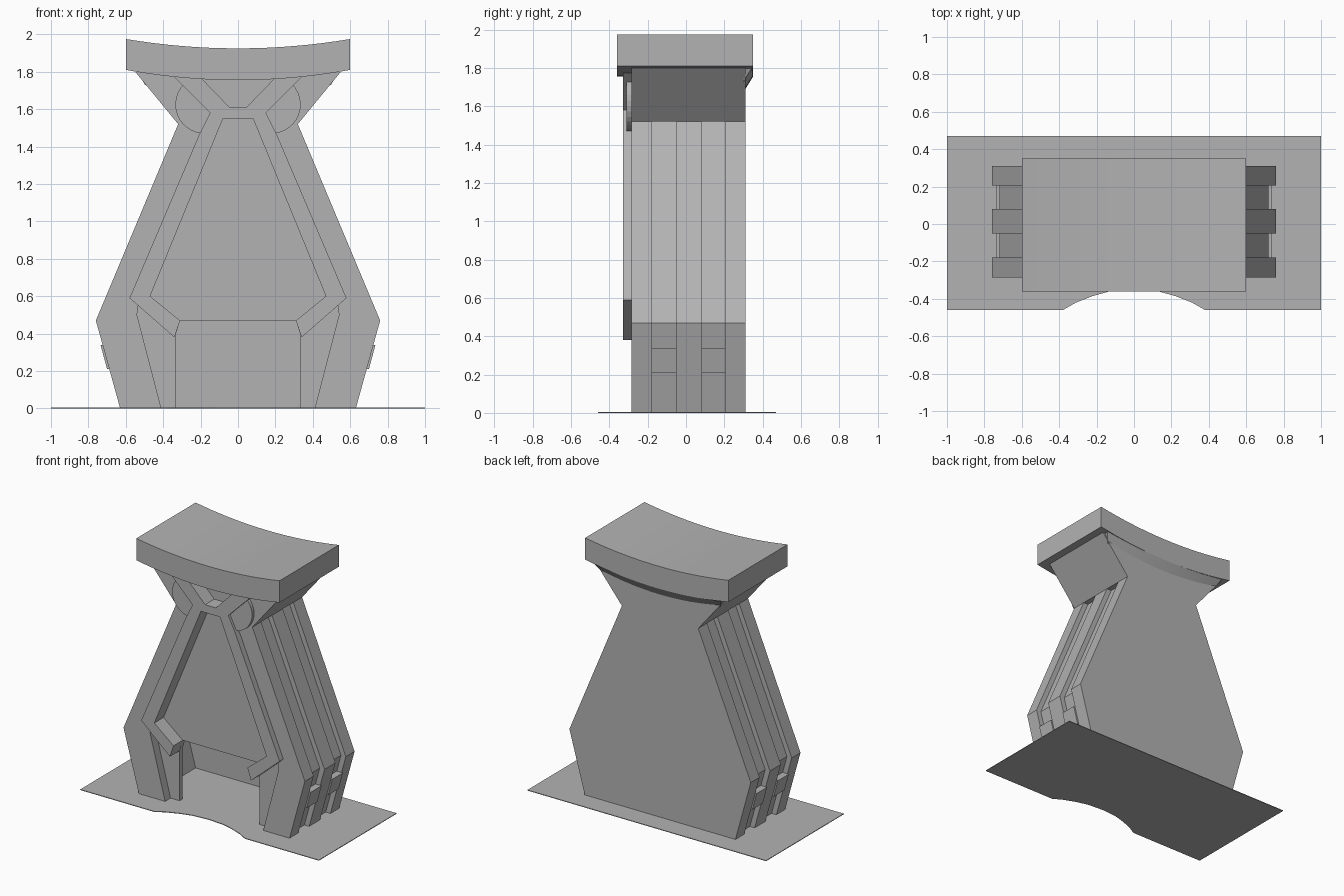
import bpy
import bmesh
import math

default_cube = bpy.data.objects.get("Cube")
if default_cube:
    bpy.data.objects.remove(default_cube, do_unlink=True)

# Single stone colour
grey = bpy.data.materials.new("stone grey")
grey.use_nodes = True
colour = (0.45, 0.45, 0.45, 1)
grey.diffuse_color = colour
grey.node_tree.nodes["Principled BSDF"].inputs["Base Color"].default_value = colour


def finish(name, bm):
    bmesh.ops.recalc_face_normals(bm, faces=bm.faces)
    mesh = bpy.data.meshes.new(name)
    bm.to_mesh(mesh)
    bm.free()
    mesh.materials.append(grey)
    obj = bpy.data.objects.new(name, mesh)
    bpy.context.collection.objects.link(obj)
    return obj


def add_prism(bm, points, offset):
    """Closed prism from a polygon of 3D points."""
    face = bm.faces.new([bm.verts.new(p) for p in points])
    top = bmesh.ops.extrude_face_region(bm, geom=[face])["geom"]
    verts = [g for g in top if isinstance(g, bmesh.types.BMVert)]
    bmesh.ops.translate(bm, verts=verts, vec=offset)


def pair(name, profile, *spans):
    """Extrude an x-z half profile over y spans, on both sides."""
    bm = bmesh.new()
    for y0, y1 in spans:
        for side in (1, -1):
            add_prism(bm, [(side * x, y0, z) for x, z in profile], (0, y1 - y0, 0))
    return finish(name, bm)


def whole(name, half, y0, y1):
    """Extrude a symmetric x-z outline whose half runs bottom to top."""
    bm = bmesh.new()
    outline = half + [(-x, z) for x, z in reversed(half)]
    add_prism(bm, [(x, y0, z) for x, z in outline], (0, y1 - y0, 0))
    return finish(name, bm)


FRONT, BACK, PANEL = -0.285, 0.31, -0.22
side_line = [(0.63, 0), (0.76, 0.47), (0.32, 1.52)]
flare_tip = (0.55, 1.80)


def side_strip(outer, inner):
    return ([(x - outer, z) for x, z in side_line] +
            [(x - inner, z) for x, z in reversed(side_line)])


# Ground plate with a scooped front edge
scoop = [(0.38, -0.46), (0.31, -0.42), (0.22, -0.385), (0.13, -0.36)]
plate = [(1, 0.47), (1, -0.46)] + scoop + [(0, -0.35)]
plate += [(-x, y) for x, y in reversed(plate[:-1])]
bm = bmesh.new()
add_prism(bm, [(x, y, 0) for x, y in plate], (0, 0, 0.005))
finish("ground_plate", bm)

# Hollow body: back wall, grooved side walls and ribs
whole("back_wall", side_line + [flare_tip], 0.28, BACK)
pair("side_walls", side_strip(0.04, 0.08), (-0.25, 0.29))
pair("side_ribs", side_strip(0, 0.05), (-0.25, -0.18), (-0.05, 0.08), (0.205, 0.29))
pair("shoulder_flares", [(0.32, 1.52), flare_tip, (0.16, 1.80), (0.16, 1.52)],
     (-0.20, 0.29))
pair("groove_blocks", [(0.64, 0.21), (0.70, 0.21), (0.735, 0.34), (0.66, 0.34)],
     (-0.18, -0.05), (0.08, 0.205))

# Front face, split into two legs that meet under the frame
pair("front_legs", side_line + [flare_tip, (0.25, 1.80), (0.10, 1.60),
     (0.53, 0.57), (0.54, 0.50), (0.41, 0)], (FRONT, -0.18))

# Recessed panel with the open archway beneath it
pair("recessed_panel", [(0, 0.47), (0.31, 0.47), (0.335, 0.39), (0.335, 0),
     (0.52, 0), (0.60, 0.55), (0.18, 1.56), (0.25, 1.80), (0, 1.80)],
     (PANEL, -0.185))

# Raised frame with a forked top
pair("raised_frame", [(0.34, 0.38), (0.58, 0.59), (0.205, 1.47), (0.15, 1.58),
     (0.36, 1.79), (0.21, 1.78), (0.045, 1.61), (0, 1.61), (0, 1.55),
     (0.08, 1.55), (0.47, 0.60), (0.31, 0.47)], (-0.33, PANEL))

# Round bosses tucked beside the fork
arc = [math.radians(-85 + 130 * i / 12) for i in range(13)]
boss = [(0.18 + 0.155 * math.cos(a), 1.625 + 0.155 * math.sin(a)) for a in arc]
pair("round_bosses", boss + [(0.15, 1.58)], (-0.31, -0.27))

# Curved top slab
STEPS = 16


def slab_z(x, middle, end):
    return middle + (end - middle) * (x / 0.6) ** 2


xs = [-0.6 + 1.2 * i / STEPS for i in range(STEPS + 1)]
outline = [(x, -0.36, slab_z(x, 1.755, 1.81)) for x in xs]
outline += [(x, -0.36, slab_z(x, 1.925, 1.975)) for x in reversed(xs)]
bm = bmesh.new()
add_prism(bm, outline, (0, 0.71, 0))
slab = finish("top_slab", bm)

# Sloped fillet joining the back wall to the slab
bm = bmesh.new()
rows = []
for x in xs:
    low = slab_z(x, 1.755, 1.81)
    section = [(x * 0.83, 0.30, low - 0.08), (x * 0.9, 0.35, low), (x * 0.9, 0.30, low + 0.02)]
    rows.append([bm.verts.new(p) for p in section])
for a, b in zip(rows, rows[1:]):
    for i in range(3):
        j = (i + 1) % 3
        bm.faces.new((a[i], a[j], b[j], b[i]))
bm.faces.new(rows[0])
bm.faces.new(rows[-1])
fillet = finish("back_fillet", bm)

# Smooth only the curved parts
bpy.ops.object.select_all(action="DESELECT")
for obj in (slab, fillet):
    obj.select_set(True)
    bpy.context.view_layer.objects.active = obj
bpy.ops.object.shade_smooth_by_angle(angle=math.radians(30))
